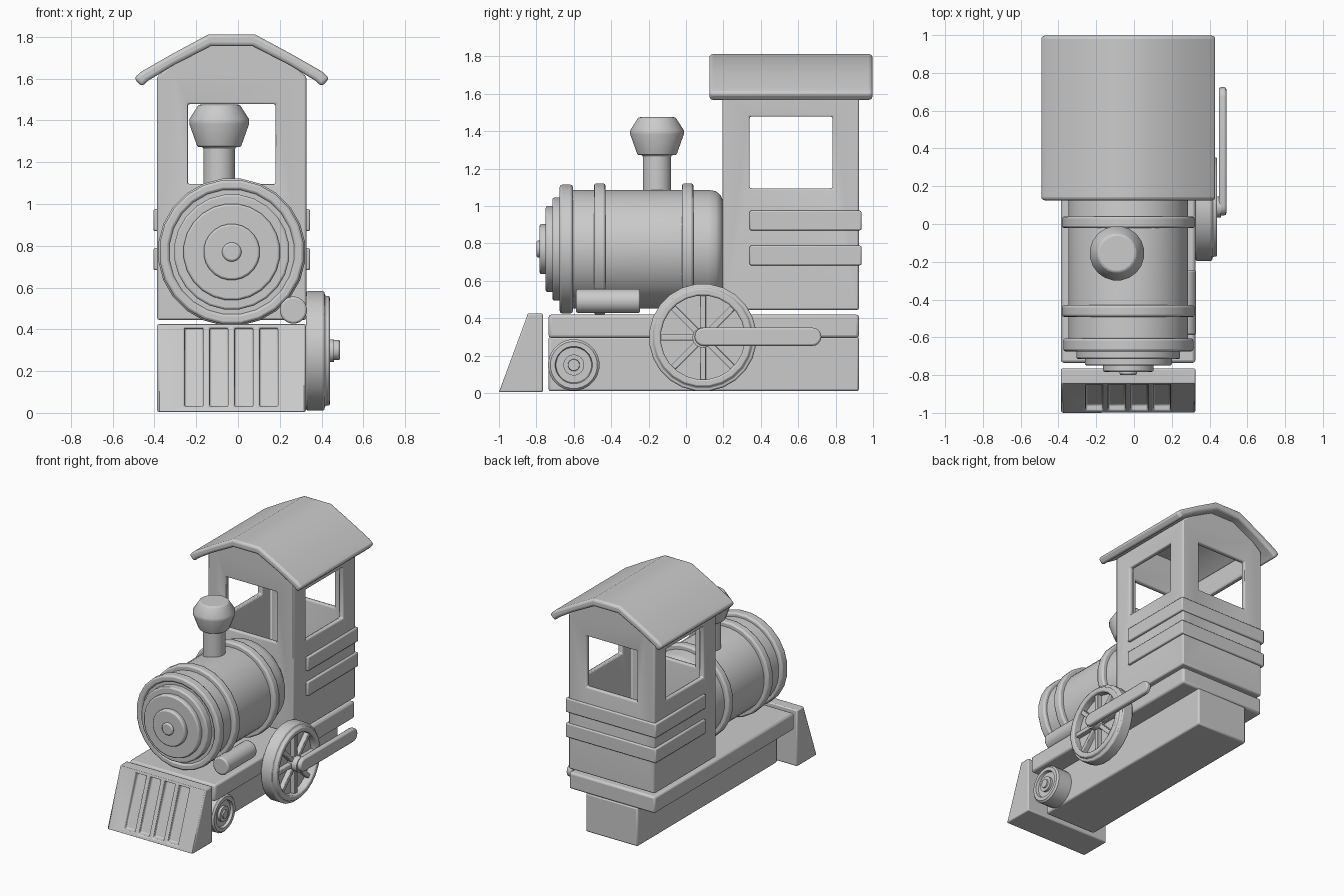
import bpy, bmesh
from math import cos, sin, pi, radians
from mathutils import Vector

if "Cube" in bpy.data.objects:
    bpy.data.objects.remove(bpy.data.objects["Cube"])

CX = -0.03  # centre line of the engine body


def finish(name, bm, bevel=0.0, segs=2, angle=35):
    bmesh.ops.recalc_face_normals(bm, faces=bm.faces[:])
    me = bpy.data.meshes.new(name)
    bm.to_mesh(me)
    bm.free()
    ob = bpy.data.objects.new(name, me)
    bpy.context.collection.objects.link(ob)
    bpy.context.view_layer.objects.active = ob
    for o in bpy.context.selected_objects:
        o.select_set(False)
    ob.select_set(True)
    bpy.ops.object.shade_smooth_by_angle(angle=radians(angle))
    if bevel:
        add_bevel(ob, bevel, segs)
    return ob


def add_bevel(ob, width, segs=2):
    m = ob.modifiers.new("bevel", 'BEVEL')
    m.width, m.segments, m.limit_method, m.angle_limit = width, segs, 'ANGLE', radians(40)


def prism(name, pts, axis, a, b, bevel=0.0, segs=2):
    """Extrude a 2D outline along an axis; pts are the other two coordinates in order."""
    bm = bmesh.new()

    def vert(p, t):
        c = list(p)
        c.insert('xyz'.index(axis), t)
        return bm.verts.new(c)
    lo = [vert(p, a) for p in pts]
    hi = [vert(p, b) for p in pts]
    bm.faces.new(lo)
    bm.faces.new(hi)
    n = len(pts)
    for i in range(n):
        j = (i + 1) % n
        bm.faces.new((lo[i], lo[j], hi[j], hi[i]))
    return finish(name, bm, bevel, segs)


def box(name, x0, x1, y0, y1, z0, z1, bevel=0.0):
    return prism(name, [(x0, y0), (x1, y0), (x1, y1), (x0, y1)], 'z', z0, z1, bevel)


def lathe(name, axis, origin, profile, n=24, bevel=0.0, closed=False):
    """Spin (position, radius) points about an axis; closed makes a ring."""
    bm = bmesh.new()
    k = 'xyz'.index(axis)
    rings = []
    for t, r in profile:
        ring = []
        for i in range(n):
            a = 2 * pi * (i + 0.5) / n
            c = [r * cos(a), r * sin(a)]
            c.insert(k, t)
            ring.append(bm.verts.new(Vector(c) + Vector(origin)))
        rings.append(ring)
    pairs = list(zip(rings, rings[1:]))
    if closed:
        pairs.append((rings[-1], rings[0]))
    else:
        bm.faces.new(rings[0])
        bm.faces.new(rings[-1])
    for p, q in pairs:
        for i in range(n):
            j = (i + 1) % n
            bm.faces.new((p[i], p[j], q[j], q[i]))
    return finish(name, bm, bevel)


def cut(ob, cutter):
    m = ob.modifiers.new("cut", 'BOOLEAN')
    m.operation, m.solver, m.object = 'DIFFERENCE', 'EXACT', cutter
    cutter.hide_render = True
    cutter.hide_set(True)


def mirror_x(half):
    return [(CX - d, z) for d, z in half] + [(CX + d, z) for d, z in reversed(half)]


# chassis: wide running board over a narrow keel
box("running_board", -0.387, 0.325, -0.735, 0.925, 0.295, 0.42, 0.015)
box("chassis_block", -0.245, 0.185, -0.735, 0.925, 0.01, 0.30, 0.012)

# sloped cowcatcher with four slots
catcher = prism("cowcatcher", [(-1.0, 0.005), (-0.765, 0.005), (-0.765, 0.425), (-0.845, 0.425)],
                'x', -0.387, 0.325)
for i in range(4):
    x = -0.255 + i * 0.1195
    cut(catcher, prism(f"slot_cutter_{i}", [(-1.06, 0.03), (-0.955, 0.03), (-0.817, 0.405), (-0.92, 0.405)],
                       'x', x, x + 0.088))
add_bevel(catcher, 0.008, 2)

# cab: hollow gabled shell with windows on all four sides
cab = prism("cab", mirror_x([(0.357, 0.445), (0.357, 1.61), (0.285, 1.67), (0.105, 1.765)]), 'y', 0.195, 0.925)
cut(cab, box("cab_hollow_cutter", -0.347, 0.287, 0.235, 0.885, 0.50, 2.0))
cut(cab, box("end_window_cutter", -0.24, 0.18, 0.1, 1.0, 1.095, 1.478))
cut(cab, box("side_window_cutter", -0.6, 0.6, 0.34, 0.783, 1.095, 1.478))
add_bevel(cab, 0.01, 2)

# planks wrapping the sides and back of the cab
wrap = [(-0.405, 0.34), (-0.375, 0.34), (-0.375, 0.91), (0.315, 0.91),
        (0.315, 0.34), (0.345, 0.34), (0.345, 0.938), (-0.405, 0.938)]
for name, z in (("upper_plank", 0.87), ("lower_plank", 0.683)):
    prism(name, wrap, 'z', z, z + 0.105, 0.008)

# curved roof in five facets
outer = [(0.468, 1.602), (0.43, 1.635), (0.29, 1.715), (0.11, 1.812)]
inner = [(0.10, 1.755), (0.275, 1.665), (0.40, 1.59), (0.43, 1.56)]
roof_top = mirror_x(outer)
roof_low = [(CX + d, z) for d, z in reversed(inner)] + [(CX - d, z) for d, z in inner]
prism("roof", roof_top + roof_low, 'y', 0.125, 0.997, 0.018, 3)

# boiler barrel, bands and stepped front
AX = (CX, 0, 0.77)
lathe("boiler", 'y', AX, [(-0.66, 0.318), (0.12, 0.318), (0.16, 0.311), (0.185, 0.29), (0.197, 0.26)], 32)
for name, y0, y1, r in (("front_band", -0.675, -0.605, 0.347), ("middle_band", -0.492, -0.43, 0.354),
                        ("rear_band", -0.022, 0.04, 0.354)):
    lathe(name, 'y', AX, [(y0, 0.30), (y0, r), (y1, r), (y1, 0.30)], 24, 0.012, True)
for name, y0, y1, r in (("boiler_door", -0.715, -0.60, 0.277), ("door_ring", -0.75, -0.70, 0.232),
                        ("door_plate", -0.783, -0.74, 0.135), ("door_knob", -0.80, -0.775, 0.046)):
    lathe(name, 'y', AX, [(y0, r), (y1, r)], 24, 0.01)

# chimney with flared cap
lathe("chimney", 'z', (-0.09, -0.155, 0),
      [(1.04, 0.077), (1.272, 0.077), (1.272, 0.105), (1.383, 0.145), (1.405, 0.145), (1.475, 0.10)], 20, 0.008)

# steam cylinder beside the boiler
lathe("steam_cylinder", 'y', (0.265, 0, 0.492), [(-0.587, 0.065), (-0.245, 0.065)], 20, 0.01)

# driving wheel on the right side
WC = (0, 0.09, 0.297)
lathe("drive_wheel_rim", 'x', WC, [(0.325, 0.225), (0.325, 0.288), (0.415, 0.288), (0.415, 0.265),
                                   (0.44, 0.265), (0.44, 0.225)], 24, 0.009, True)
lathe("drive_wheel_disc", 'x', WC, [(0.33, 0.24), (0.385, 0.24)])
lathe("drive_wheel_hub", 'x', WC, [(0.17, 0.055), (0.46, 0.055)], 20)
for i in range(4):
    sp = box(f"wheel_spoke_{i}", 0.375, 0.42, -0.235, 0.235, -0.016, 0.016, 0.004)
    sp.location = WC
    sp.rotation_euler.x = i * pi / 4

# connecting rod with rounded ends
ends = []
for cy, start in ((0.095, pi / 2), (0.675, -pi / 2)):
    ends += [(cy + 0.049 * cos(start + pi * i / 8), 0.301 + 0.049 * sin(start + pi * i / 8)) for i in range(9)]
prism("connecting_rod", ends, 'x', 0.45, 0.489, 0.01)

# small leading wheel tucked under the running board
SC = (0, -0.6, 0.15)
lathe("small_wheel", 'x', SC, [(0.18, 0.138), (0.298, 0.138), (0.31, 0.126), (0.31, 0.10), (0.29, 0.095)], 24)
lathe("small_wheel_hub", 'x', SC, [(0.28, 0.056), (0.308, 0.056), (0.308, 0.032), (0.318, 0.03)], 20)
